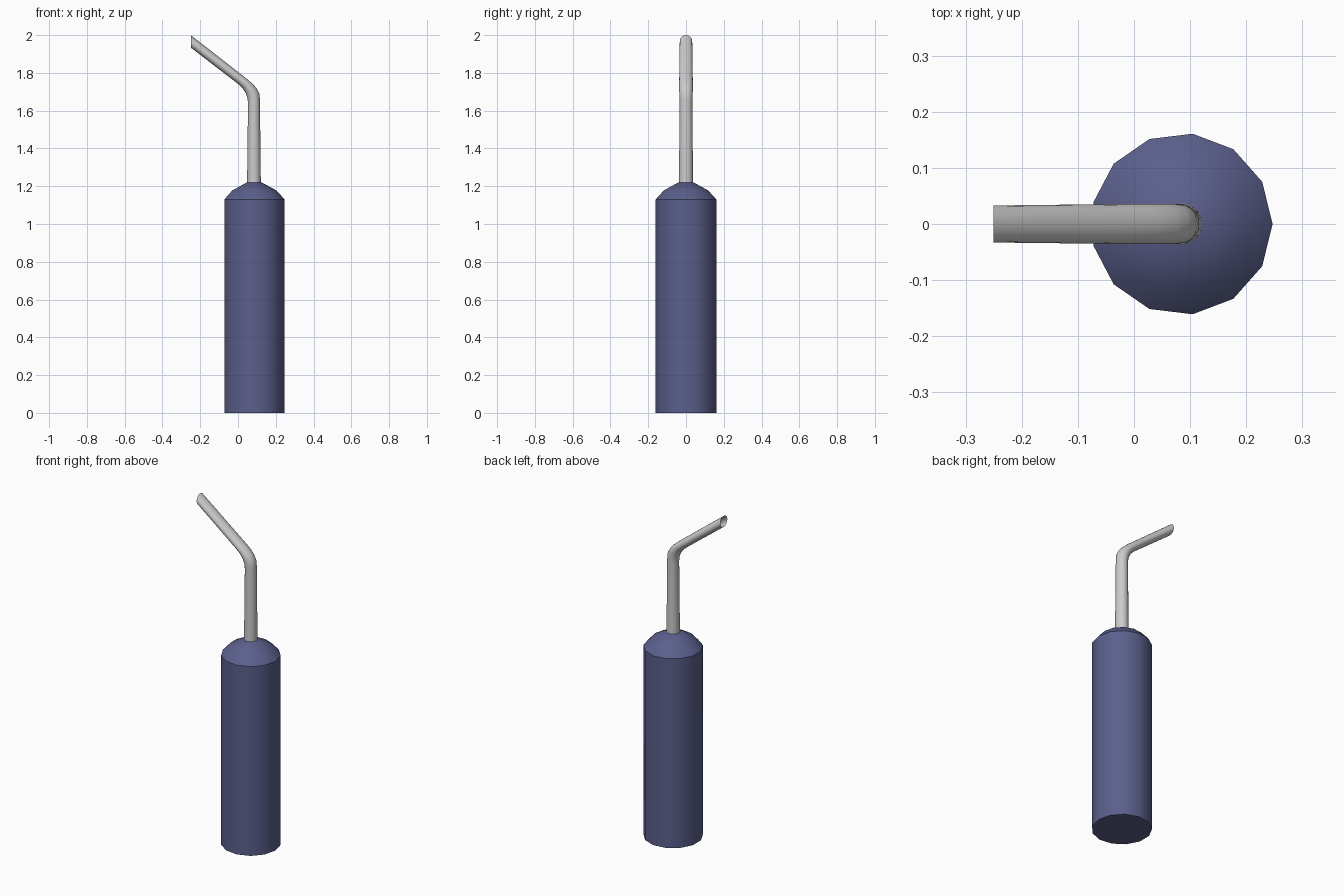
import bpy, bmesh, math
from mathutils import Vector

cube = bpy.data.objects.get("Cube")
if cube:
    bpy.data.objects.remove(cube, do_unlink=True)


def material(name, color):
    m = bpy.data.materials.new(name)
    m.use_nodes = True
    m.diffuse_color = color
    m.node_tree.nodes["Principled BSDF"].inputs["Base Color"].default_value = color
    return m


def loft(name, rings, sides, mat, cap_start=True, cap_end=True):
    """Skin rings given as (centre, first axis, second axis)."""
    bm = bmesh.new()
    loops = []
    for centre, u, v in rings:
        angles = [math.tau * i / sides for i in range(sides)]
        loops.append([bm.verts.new(centre + u * math.cos(a) + v * math.sin(a))
                      for a in angles])
    for low, high in zip(loops, loops[1:]):
        for i in range(sides):
            j = (i + 1) % sides
            bm.faces.new((low[i], low[j], high[j], high[i]))
    if cap_start:
        bm.faces.new(loops[0][::-1])
    if cap_end:
        bm.faces.new(loops[-1])
    mesh = bpy.data.meshes.new(name)
    bm.to_mesh(mesh)
    bm.free()
    mesh.materials.append(mat)
    obj = bpy.data.objects.new(name, mesh)
    bpy.context.collection.objects.link(obj)
    bpy.ops.object.select_all(action="DESELECT")
    obj.select_set(True)
    bpy.context.view_layer.objects.active = obj
    bpy.ops.object.shade_smooth_by_angle(angle=math.radians(40))
    return obj


blue = material("slate blue", (0.105, 0.115, 0.26, 1))
grey = material("light grey", (0.6, 0.6, 0.6, 1))
AXIS_X = 0.085

# Thirteen-sided handle with a rounded shoulder
profile = [(0.162, 0), (0.162, 1.13), (0.118, 1.178), (0.04, 1.22)]
loft("handle", [(Vector((AXIS_X, 0, z)), Vector((r, 0, 0)), Vector((0, r, 0)))
                for r, z in profile], 13, blue)

# Bent nozzle: outer edge x, z, inner edge x, z, half width
sections = [
    (0.121, 1.20, 0.048, 1.20, 0.037),
    (0.116, 1.66, 0.053, 1.64, 0.034),
    (0.113, 1.69, 0.050, 1.668, 0.035),
    (0.100, 1.716, 0.040, 1.695, 0.036),
    (0.078, 1.742, 0.022, 1.722, 0.036),
    (0.040, 1.774, 0.000, 1.742, 0.036),
    (-0.25, 2.0, -0.25, 1.934, 0.033),
]
rings = []
for ox, oz, ix, iz, width in sections:
    outer, inner = Vector((ox, 0, oz)), Vector((ix, 0, iz))
    rings.append(((outer + inner) / 2, (outer - inner) / 2, Vector((0, width, 0))))
loft("nozzle", rings, 20, grey, cap_start=False, cap_end=False)
